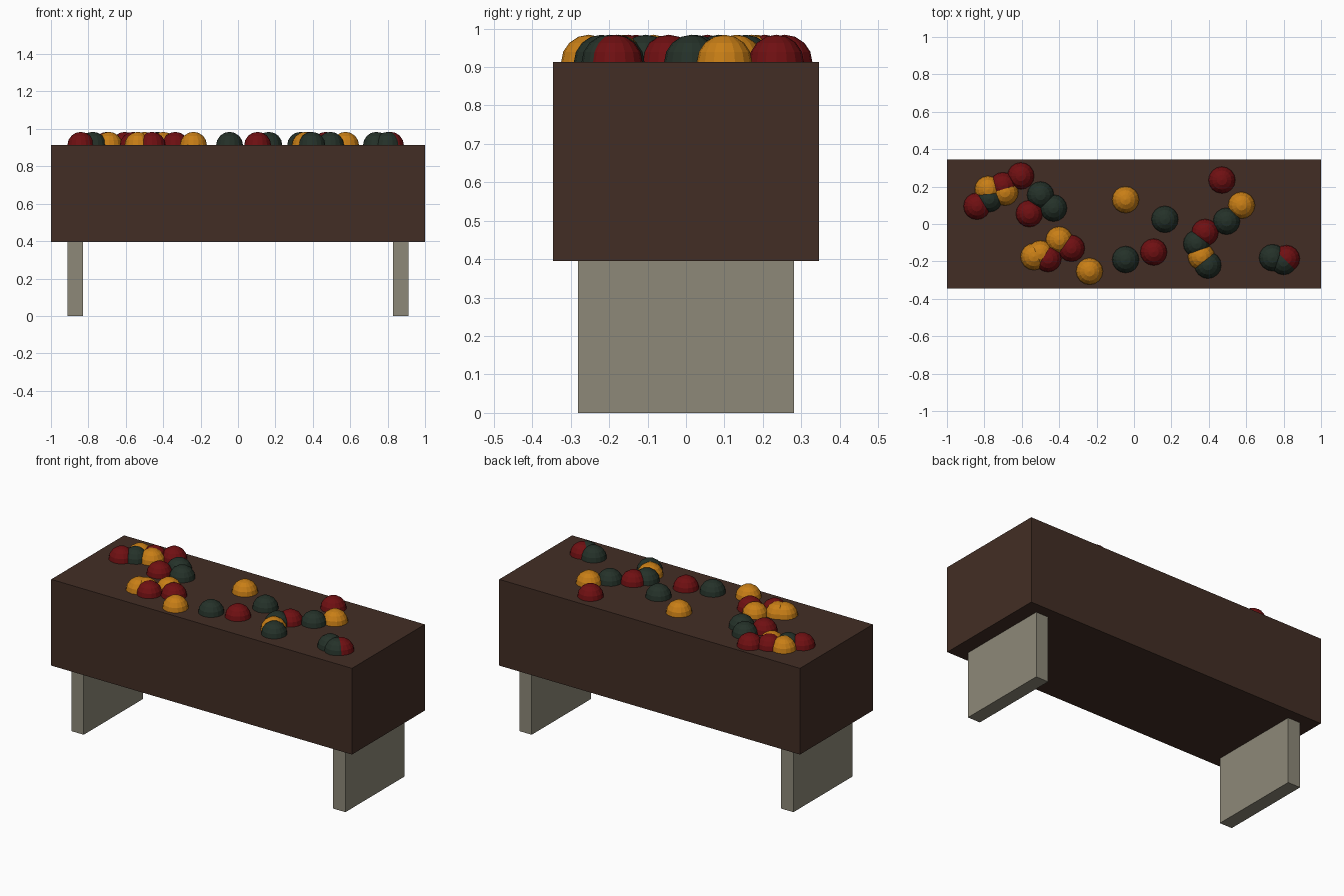
import bpy

if "Cube" in bpy.data.objects:
    bpy.data.objects.remove(bpy.data.objects["Cube"])


def material(name, color):
    m = bpy.data.materials.new(name)
    m.diffuse_color = (*color, 1)
    m.use_nodes = True
    m.node_tree.nodes["Principled BSDF"].inputs["Base Color"].default_value = m.diffuse_color
    return m


brown = material("dark_brown_wood", (0.055, 0.027, 0.018))
stone = material("grey_stone", (0.27, 0.25, 0.19))
red = material("deep_red", (0.16, 0.005, 0.006))
orange = material("amber", (0.58, 0.21, 0.008))
green = material("dark_green", (0.018, 0.031, 0.022))


def box(name, center, size, mat):
    bpy.ops.mesh.primitive_cube_add(size=1, location=center)
    ob = bpy.context.object
    ob.name = name
    ob.scale = size
    bpy.ops.object.transform_apply(location=False, rotation=False, scale=True)
    ob.data.materials.append(mat)


# Trough body and its two slab legs
box("planter_body", (0, 0, 0.654), (2, 0.692, 0.518), brown)
for side, label in ((-1, "left"), (1, "right")):
    box(label + "_leg", (side * 0.87, 0, 0.198), (0.082, 0.562, 0.396), stone)

# Half-sunk balls scattered over the top
BALLS = {
    red: [(-0.84, 0.095), (-0.70, 0.205), (-0.605, 0.257), (-0.56, 0.055),
          (-0.335, -0.13), (-0.46, -0.185), (0.105, -0.15), (0.47, 0.235),
          (0.38, -0.045), (0.815, -0.185)],
    orange: [(-0.78, 0.185), (-0.69, 0.17), (-0.40, -0.085), (-0.535, -0.175),
             (-0.50, -0.16), (-0.238, -0.253), (-0.045, 0.13), (0.575, 0.1),
             (0.36, -0.175)],
    green: [(-0.775, 0.135), (-0.50, 0.155), (-0.43, 0.085), (-0.045, -0.19),
            (0.165, 0.025), (0.495, 0.015), (0.335, -0.105), (0.395, -0.22),
            (0.74, -0.18), (0.80, -0.20)],
}
for mat, spots in BALLS.items():
    for i, (x, y) in enumerate(spots):
        bpy.ops.mesh.primitive_uv_sphere_add(
            segments=16, ring_count=8, radius=0.072, location=(x, y, 0.912))
        ob = bpy.context.object
        ob.name = f"{mat.name}_ball_{i + 1}"
        ob.data.materials.append(mat)
